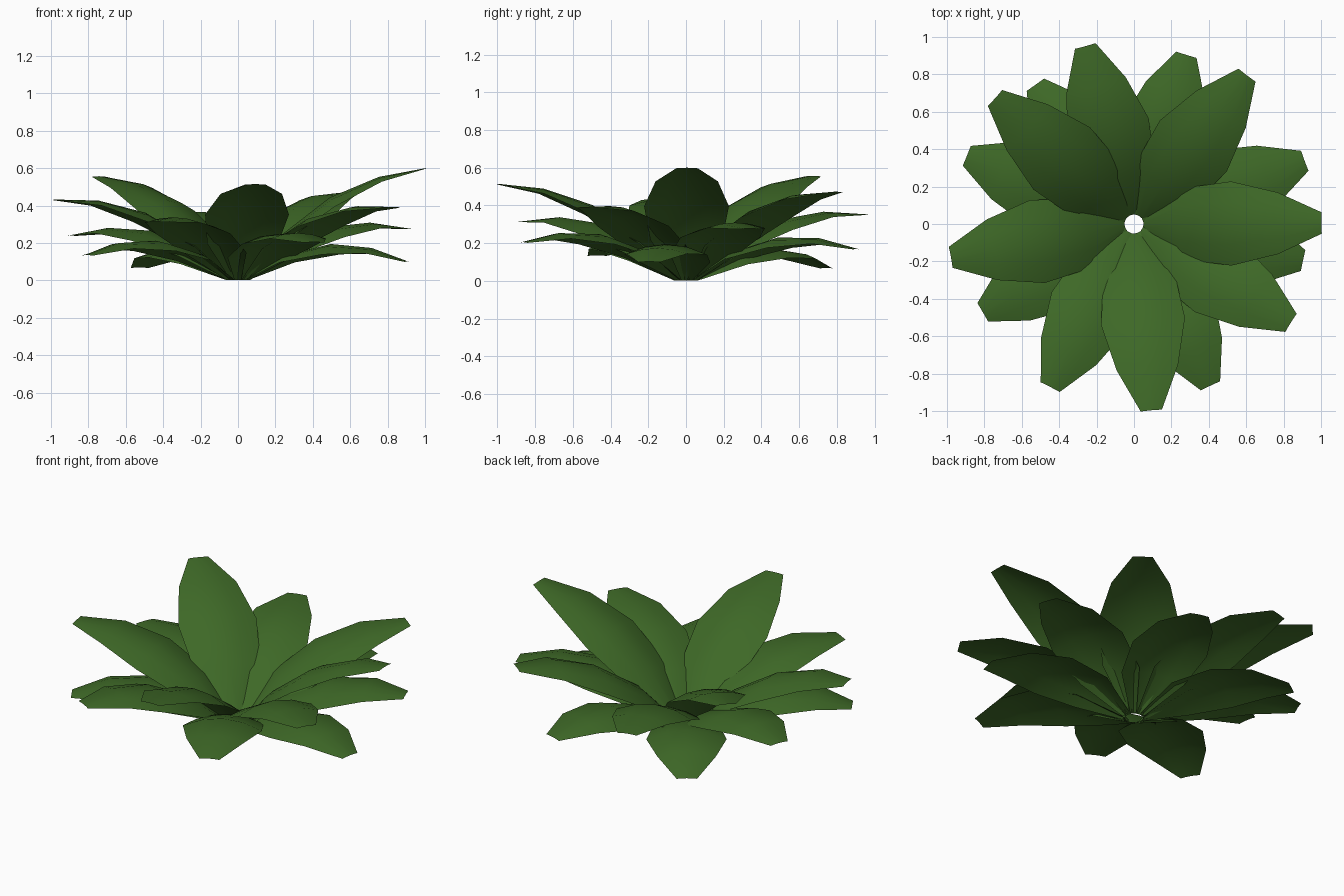
import bpy, math
from mathutils import Vector

cube = bpy.data.objects.get("Cube")
if cube:
    bpy.data.objects.remove(cube, do_unlink=True)

# Leaf colour
green = bpy.data.materials.new("leaf_green")
green.use_nodes = True
colour = (0.048, 0.14, 0.02, 1)
green.diffuse_color = colour
bsdf = green.node_tree.nodes["Principled BSDF"]
bsdf.inputs["Base Color"].default_value = colour
bsdf.inputs["Roughness"].default_value = 0.8

LEAVES = 15
GOLDEN_ANGLE = math.radians(137.5)
# Position along the leaf and half width there
ROWS = [(0, 0.045), (0.26, 0.19), (0.54, 0.225), (0.79, 0.165), (1, 0.057)]
COLUMNS = 4
ARCH = 0.14      # rise of the midrib above the base-to-tip line
SAG = 1.1        # how much the margins drop below the midrib
BASE_RADIUS = 0.05


def make_leaf(index):
    """An arched, slightly domed blade rising from the crown."""
    tip_radius = 1.002 - 0.09 * (index / (LEAVES - 1)) ** 2
    tip_height = 0.6 - 0.0435 * index + 0.0004 * index ** 2
    angle = index * GOLDEN_ANGLE + math.radians(0.3)

    out = Vector((math.cos(angle), math.sin(angle), 0))
    side = Vector((-out.y, out.x, 0))
    up = Vector((0, 0, 1))
    base = out * BASE_RADIUS + up * 0.003
    chord = out * tip_radius + up * tip_height - base
    normal = chord.cross(side).normalized()

    verts, faces = [], []
    for t, half_width in ROWS:
        for c in range(COLUMNS + 1):
            w = half_width * (2 * c / COLUMNS - 1)
            lift = 4 * ARCH * t * (1 - t) - SAG * w * w * min(1, 4 * t)
            verts.append(base + chord * t + side * w + normal * lift)
    n = COLUMNS + 1
    for r in range(len(ROWS) - 1):
        for c in range(COLUMNS):
            a = r * n + c
            faces.append((a, a + n, a + n + 1, a + 1))

    mesh = bpy.data.meshes.new(f"leaf_{index + 1}")
    mesh.from_pydata(verts, [], faces)
    mesh.materials.append(green)
    mesh.polygons.foreach_set("use_smooth", [True] * len(faces))
    mesh.update()
    leaf = bpy.data.objects.new(mesh.name, mesh)
    bpy.context.collection.objects.link(leaf)


# Spiral rosette, from the steep upper leaves to the flat lower ones
for i in range(LEAVES):
    make_leaf(i)
